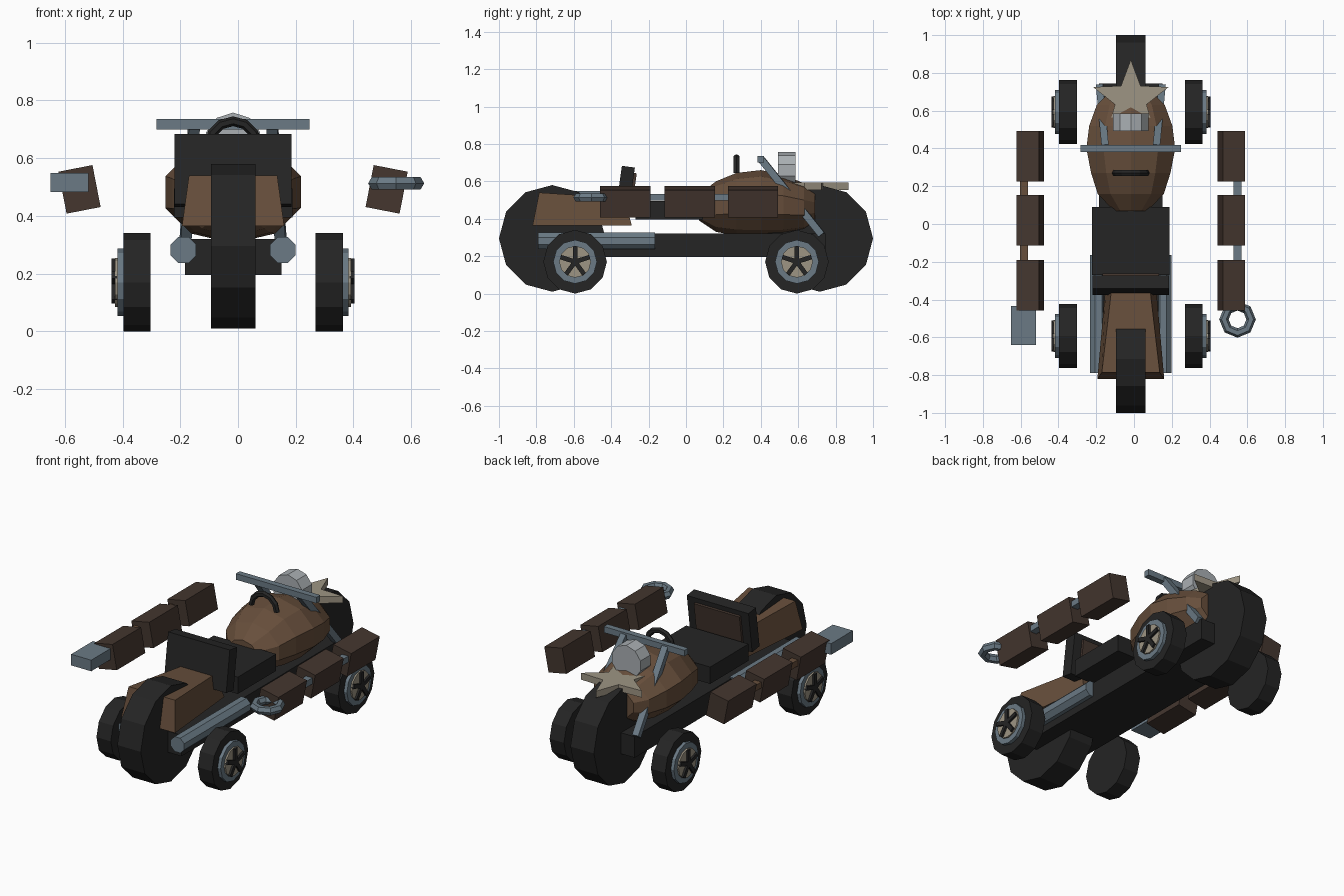
import bpy, bmesh, math
from mathutils import Vector, Matrix

if "Cube" in bpy.data.objects:
    bpy.data.objects.remove(bpy.data.objects["Cube"])

XC = -0.017  # symmetry plane of the vehicle


def mat(name, r, g, b):
    m = bpy.data.materials.new(name)
    m.diffuse_color = (r, g, b, 1)
    m.use_nodes = True
    m.node_tree.nodes["Principled BSDF"].inputs["Base Color"].default_value = m.diffuse_color
    return m


BLACK = mat("black", 0.018, 0.018, 0.018)
BROWN = mat("saddle_brown", 0.135, 0.077, 0.044)
DARK = mat("dark_brown", 0.058, 0.037, 0.028)
STEEL = mat("blue_steel", 0.145, 0.195, 0.235)
TAN = mat("tan", 0.34, 0.30, 0.23)
PALE = mat("pale_grey", 0.40, 0.43, 0.45)


def loft(name, rings, m):
    """Skin a list of equal-length closed rings and cap both ends."""
    bm = bmesh.new()
    vs = [[bm.verts.new((p[0] + XC, p[1], p[2])) for p in r] for r in rings]
    n = len(vs[0])
    for a, b in zip(vs, vs[1:]):
        for i in range(n):
            j = (i + 1) % n
            bm.faces.new((a[i], a[j], b[j], b[i]))
    bm.faces.new(vs[0])
    bm.faces.new(vs[-1])
    bmesh.ops.recalc_face_normals(bm, faces=bm.faces)
    me = bpy.data.meshes.new(name)
    bm.to_mesh(me)
    bm.free()
    me.materials.append(m)
    ob = bpy.data.objects.new(name, me)
    bpy.context.collection.objects.link(ob)
    return ob


def circle(n, r, start=0.0):
    return [(r * math.cos(start + math.tau * i / n),
             r * math.sin(start + math.tau * i / n)) for i in range(n)]


def disc_x(name, x0, x1, y, z, r, m, n=12):
    c = circle(n, r)
    return loft(name, [[(x, y + a, z + b) for a, b in c] for x in (x0, x1)], m)


def rod_y(name, x, z, y0, y1, r, m, n=8, start=math.pi / 8):
    c = circle(n, r, start)
    return loft(name, [[(x + a, y, z + b) for a, b in c] for y in (y0, y1)], m)


def box(name, loc, size, m, rot=Matrix.Identity(3)):
    hx, hy, hz = (s / 2 for s in size)
    rings = []
    for z in (-hz, hz):
        rings.append([Vector(loc) + rot @ Vector(p) for p in
                      ((-hx, -hy, z), (hx, -hy, z), (hx, hy, z), (-hx, hy, z))])
    return loft(name, rings, m)


def bar(name, a, b, w, m):
    a, b = Vector(a), Vector(b)
    rot = (b - a).to_track_quat('Z', 'Y').to_matrix()
    return box(name, (a + b) / 2, (w, w, (b - a).length), m, rot)


# Big centre wheels
for end, y in (("front", -0.715), ("rear", 0.715)):
    disc_x(end + "_big_wheel", -0.077, 0.077, y, 0.295, 0.285, BLACK)

# Small side wheels with hubs and five spokes
for s, side in ((1, "right"), (-1, "left")):
    for end, y in (("front", -0.593), ("rear", 0.593)):
        tag = f"{end}_{side}_"
        disc_x(tag + "tyre", s * 0.286, s * 0.380, y, 0.17, 0.17, BLACK)
        disc_x(tag + "rim", s * 0.380, s * 0.400, y, 0.17, 0.117, STEEL)
        disc_x(tag + "hub", s * 0.400, s * 0.409, y, 0.17, 0.085, TAN)
        for k in range(5):
            a = math.tau * k / 5
            box(f"{tag}spoke_{k}",
                (s * 0.412, y + 0.04 * math.sin(a), 0.17 + 0.04 * math.cos(a)),
                (0.018, 0.024, 0.084), BLACK, Matrix.Rotation(-a, 3, 'X'))

# Chassis and seat
box("chassis", (0, 0, 0.258), (0.334, 1.49, 0.125), BLACK)
box("seat", (0, -0.09, 0.445), (0.41, 0.36, 0.10), BLACK)
tilt = Matrix.Rotation(math.radians(-8), 3, 'X')
box("backrest", (0, -0.325, 0.557), (0.406, 0.07, 0.245), BLACK, tilt)
box("backrest_panel", (0, -0.285, 0.560), (0.30, 0.02, 0.17), DARK, tilt)

# Tapered tail
loft("tail", [
    [(-0.177, -0.82, 0.365), (0.177, -0.82, 0.365), (0.153, -0.785, 0.54), (-0.153, -0.785, 0.54)],
    [(-0.130, -0.29, 0.365), (0.130, -0.29, 0.365), (0.100, -0.33, 0.51), (-0.100, -0.33, 0.51)],
], BROWN)

# Faceted tank: y, half width, bottom, top
tank = [(0.07, 0.09, 0.39, 0.53), (0.16, 0.175, 0.33, 0.60), (0.27, 0.21, 0.31, 0.645),
        (0.40, 0.235, 0.305, 0.66), (0.52, 0.22, 0.31, 0.635), (0.63, 0.18, 0.33, 0.59),
        (0.69, 0.12, 0.37, 0.55)]
ten = circle(10, 1, math.pi / 2)
loft("tank", [[(w * a / math.cos(math.pi / 10), y, (lo + hi) / 2 + b * (hi - lo) / 2)
               for a, b in ten] for y, w, lo, hi in tank], BROWN)

# Arched handle on the tank
arch = []
for k in range(7):
    a = math.pi * k / 6
    arch.append([((0.083 + u) * math.cos(a), 0.27 + v, 0.645 + (0.083 + u) * math.sin(a))
                 for u, v in circle(6, 0.017)])
loft("tank_handle", arch, BLACK)

# Exhaust pipes, fork struts and handlebar
for s, side in ((1, "right"), (-1, "left")):
    rod_y(side + "_pipe", s * 0.172, 0.282, -0.79, -0.165, 0.048, STEEL)
    bar(side + "_fork", (s * 0.135, 0.405, 0.715), (s * 0.165, 0.725, 0.315), 0.038, STEEL)
box("handlebar", (0, 0.40, 0.718), (0.53, 0.036, 0.036), STEEL)

# Headlight and star plate
rod_y("headlight", 0, 0.66, 0.492, 0.585, 0.098, PALE, 10, math.pi / 10)
star = []
for k in range(10):
    r = 0.21 if k % 2 == 0 else 0.088
    a = math.pi / 2 + math.pi * k / 5
    star.append((r * math.cos(a), 0.66 + r * math.sin(a)))
loft("star_plate", [[(x, y, z) for x, y in star] for z in (0.555, 0.595)], TAN)

# Side arms: three blocks each, joined by short pins
for s, side in ((1, "right"), (-1, "left")):
    rot = Matrix.Rotation(s * math.radians(11), 3, 'Y')
    for k, y in enumerate((-0.325, 0.02, 0.358)):
        box(f"{side}_arm_block_{k}", (s * 0.532, y, 0.492), (0.12, 0.268, 0.148), DARK, rot)
    for k, y in enumerate((-0.152, 0.19)):
        box(f"{side}_arm_pin_{k}", (s * 0.565, y, 0.515), (0.042, 0.12, 0.036),
            STEEL if s > 0 else BROWN)

# Ring hand on the right, square hand on the left
box("left_hand", (-0.567, -0.537, 0.515), (0.132, 0.205, 0.066), STEEL)
bpy.ops.mesh.primitive_torus_add(major_segments=8, minor_segments=6, major_radius=0.072,
                                 minor_radius=0.025, location=(0.548, -0.505, 0.513))
ring = bpy.context.object
ring.name = "right_hand_ring"
ring.rotation_euler.z = math.pi / 8 * 0
ring.data.materials.append(STEEL)
